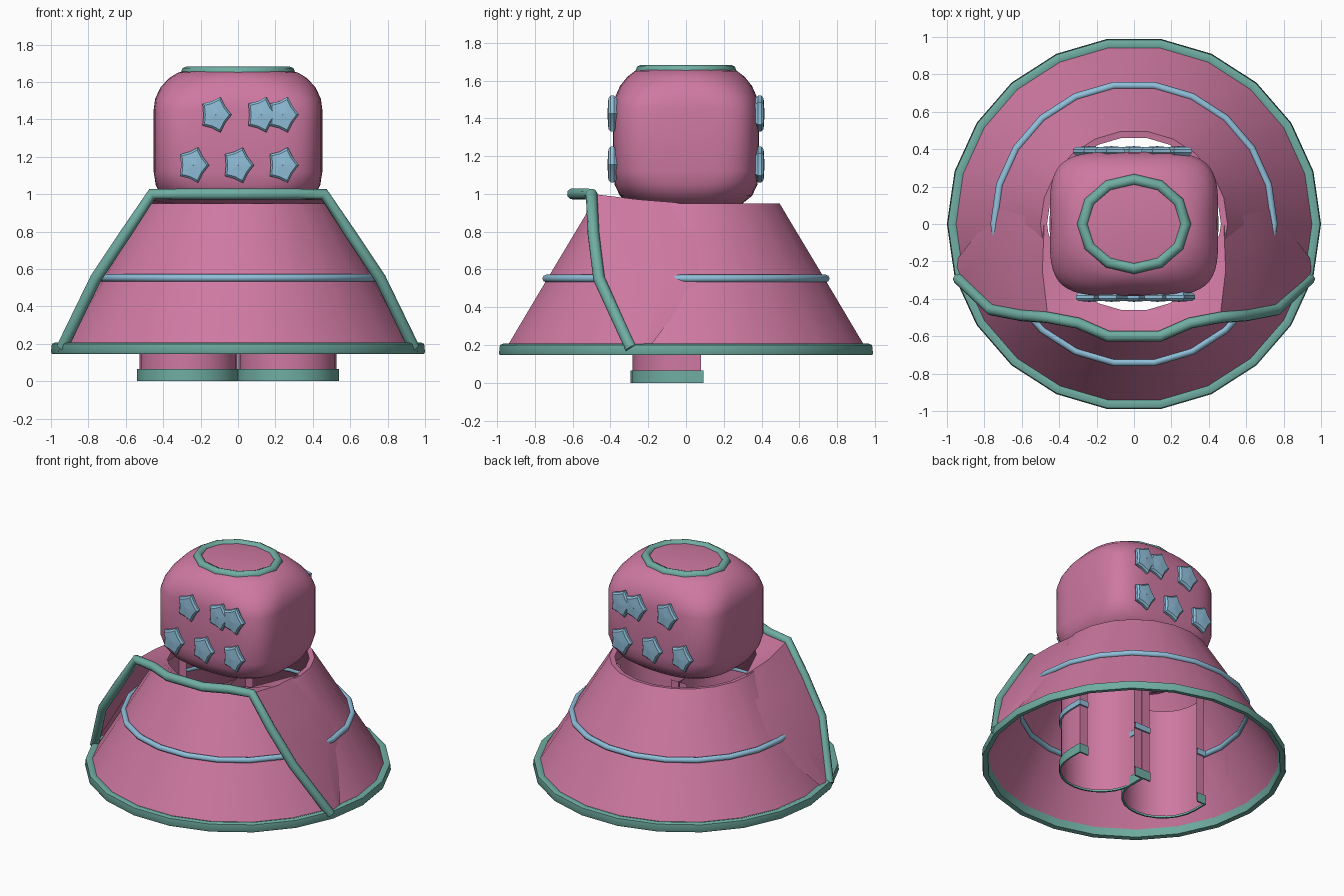
import bpy, bmesh, math
from math import sin, cos, pi

if "Cube" in bpy.data.objects:
    bpy.data.objects.remove(bpy.data.objects["Cube"])


def material(name, rgb):
    m = bpy.data.materials.new(name)
    m.diffuse_color = (*rgb, 1)
    m.use_nodes = True
    m.node_tree.nodes["Principled BSDF"].inputs["Base Color"].default_value = m.diffuse_color
    return m


PINK = material("pink", (0.62, 0.19, 0.36))
TEAL = material("teal", (0.16, 0.42, 0.36))
BLUE = material("blue", (0.28, 0.52, 0.70))


def finish(name, mesh, mat, angle=40):
    ob = bpy.data.objects.new(name, mesh)
    bpy.context.collection.objects.link(ob)
    mesh.materials.clear()
    mesh.materials.append(mat)
    bpy.ops.object.select_all(action='DESELECT')
    ob.select_set(True)
    bpy.context.view_layer.objects.active = ob
    bpy.ops.object.shade_smooth_by_angle(angle=math.radians(angle))
    return ob


def grid(name, rows, mat, closed=False, angle=40, caps=False):
    """Skin a sheet over equal-length rows of points."""
    bm = bmesh.new()
    vs = [[bm.verts.new(p) for p in r] for r in rows]
    n = len(rows[0])
    for a, b in zip(vs, vs[1:]):
        for i in range(n if closed else n - 1):
            j = (i + 1) % n
            bm.faces.new((a[i], a[j], b[j], b[i]))
    if caps:
        bm.faces.new(vs[0])
        bm.faces.new(vs[-1])
    bmesh.ops.recalc_face_normals(bm, faces=bm.faces)
    me = bpy.data.meshes.new(name)
    bm.to_mesh(me)
    bm.free()
    return finish(name, me, mat, angle)


def tube(name, pts, radius, mat, closed=False):
    """Round piping along a path."""
    cu = bpy.data.curves.new(name, 'CURVE')
    cu.dimensions = '3D'
    cu.bevel_depth = radius
    cu.bevel_resolution = 2
    cu.use_fill_caps = True
    sp = cu.splines.new('POLY')
    sp.points.add(len(pts) - 1)
    for p, q in zip(sp.points, pts):
        p.co = (*q, 1)
    sp.use_cyclic_u = closed
    tmp = bpy.data.objects.new(name + "_path", cu)
    bpy.context.collection.objects.link(tmp)
    dg = bpy.context.evaluated_depsgraph_get()
    me = bpy.data.meshes.new_from_object(tmp.evaluated_get(dg))
    bpy.data.objects.remove(tmp)
    return finish(name, me, mat, 50)


def ring(rx, ry, z, n, power=2):
    """Ellipse, or a rounded rectangle for a higher power."""
    e = 2 / power
    pts = []
    for i in range(n):
        c, s = cos(2 * pi * i / n), sin(2 * pi * i / n)
        pts.append((rx * math.copysign(abs(c) ** e, c), ry * math.copysign(abs(s) ** e, s), z))
    return pts


# Flared skirt, its square hem and the band around it
grid("skirt", [ring(r, r, z, 22) for r, z in ((0.97, 0.17), (0.742, 0.55), (0.5, 0.95), (0.465, 0.945))],
     PINK, closed=True)
grid("skirt_hem", [ring(r, r, z, 22) for r, z in
                   ((0.962, 0.15), (0.995, 0.146), (1.0, 0.155), (0.995, 0.2), (0.975, 0.208), (0.95, 0.2),
                    (0.962, 0.15))], TEAL, closed=True)
tube("skirt_band", ring(0.748, 0.748, 0.552, 22), 0.02, BLUE, True)

# Draped cape: right half as inner / middle / free-edge points, then mirrored
half = [
    [(0.955, -0.2, 0.18), (0.96, -0.24, 0.18), (0.94, -0.29, 0.18)],
    [(0.735, 0.08, 0.55), (0.775, -0.12, 0.55), (0.76, -0.46, 0.55)],
    [(0.6, 0.05, 0.78), (0.63, -0.15, 0.78), (0.6, -0.49, 0.79)],
    [(0.48, 0.0, 0.95), (0.49, -0.25, 0.97), (0.46, -0.5, 1.0)],
    [(0.34, -0.33, 0.95), (0.36, -0.38, 0.97), (0.3, -0.53, 1.0)],
    [(0.14, -0.46, 0.95), (0.14, -0.51, 0.98), (0.14, -0.6, 1.0)],
]
cape = half + [[(-x, y, z) for x, y, z in r] for r in reversed(half)]
grid("cape", cape, PINK, angle=60)
tube("cape_edge", [r[2] for r in cape], 0.031, TEAL)

# Body: stacked rounded rectangles that close to an ellipse at top and bottom
levels = [(0.26, 0.22, 0.93, 2.2), (0.35, 0.3, 0.95, 2.5), (0.41, 0.35, 0.99, 3), (0.44, 0.378, 1.05, 3.6),
          (0.451, 0.386, 1.12, 4.2), (0.451, 0.386, 1.45, 4.2), (0.443, 0.376, 1.51, 3.6),
          (0.415, 0.35, 1.57, 3), (0.37, 0.31, 1.62, 2.5), (0.32, 0.27, 1.65, 2.2), (0.26, 0.22, 1.663, 2)]
grid("body", [ring(rx, ry, z, 48, p) for rx, ry, z, p in levels], PINK, closed=True, caps=True)

# Collar ring on top of the body
tube("top_ring", ring(0.275, 0.237, 1.653, 12), 0.03, TEAL, True)


# Puffy stars, front and back
def star(name, x, z, side):
    rows = []
    for s, d in ((0.02, 0.0), (0.8, 0.0), (1.0, 0.018), (1.0, 0.035), (0.85, 0.047), (0.02, 0.052)):
        row = []
        for i in range(10):
            r = s * (0.1 if i % 2 == 0 else 0.075)
            a = pi * i / 5
            row.append((x - side * 0.86 * r * cos(a), side * (0.364 + d), z + r * sin(a)))
        rows.append(row)
    grid(name, rows, BLUE, closed=True, angle=35)


spots = [(-0.12, 1.425), (0.125, 1.425), (0.24, 1.425), (-0.24, 1.155), (0.0, 1.155), (0.24, 1.155)]
for side, label in ((-1, "front"), (1, "back")):
    for k, (x, z) in enumerate(spots):
        star(f"{label}_star_{k + 1}", x, z, side)


# Legs: curved shells open at the back, with foot trim and a band on the outside
def leg_path(cx, z, grow=0.0):
    r = 0.262 + grow
    arc = [(cx + r * cos(a), -0.02 + r * sin(a), z) for a in (-pi * i / 12 for i in range(13))]
    y = 0.08 + grow
    return ([(cx + 0.2, y, z), (cx + r, y, z)] + arc + [(cx - r, y, z), (cx - 0.2, y, z)])


for cx, label in ((0.265, "right"), (-0.265, "left")):
    grid(f"{label}_leg", [leg_path(cx, z) for z in (0.01, 0.8)], PINK)
    for part, z0, z1, mat in (("foot_trim", 0.0, 0.065, TEAL), ("leg_band", 0.36, 0.4, BLUE)):
        grid(f"{label}_{part}", [leg_path(cx, z, g) for g, z in
                                 ((0.001, z0), (0.012, z0), (0.012, z1), (0.001, z1))], mat)
